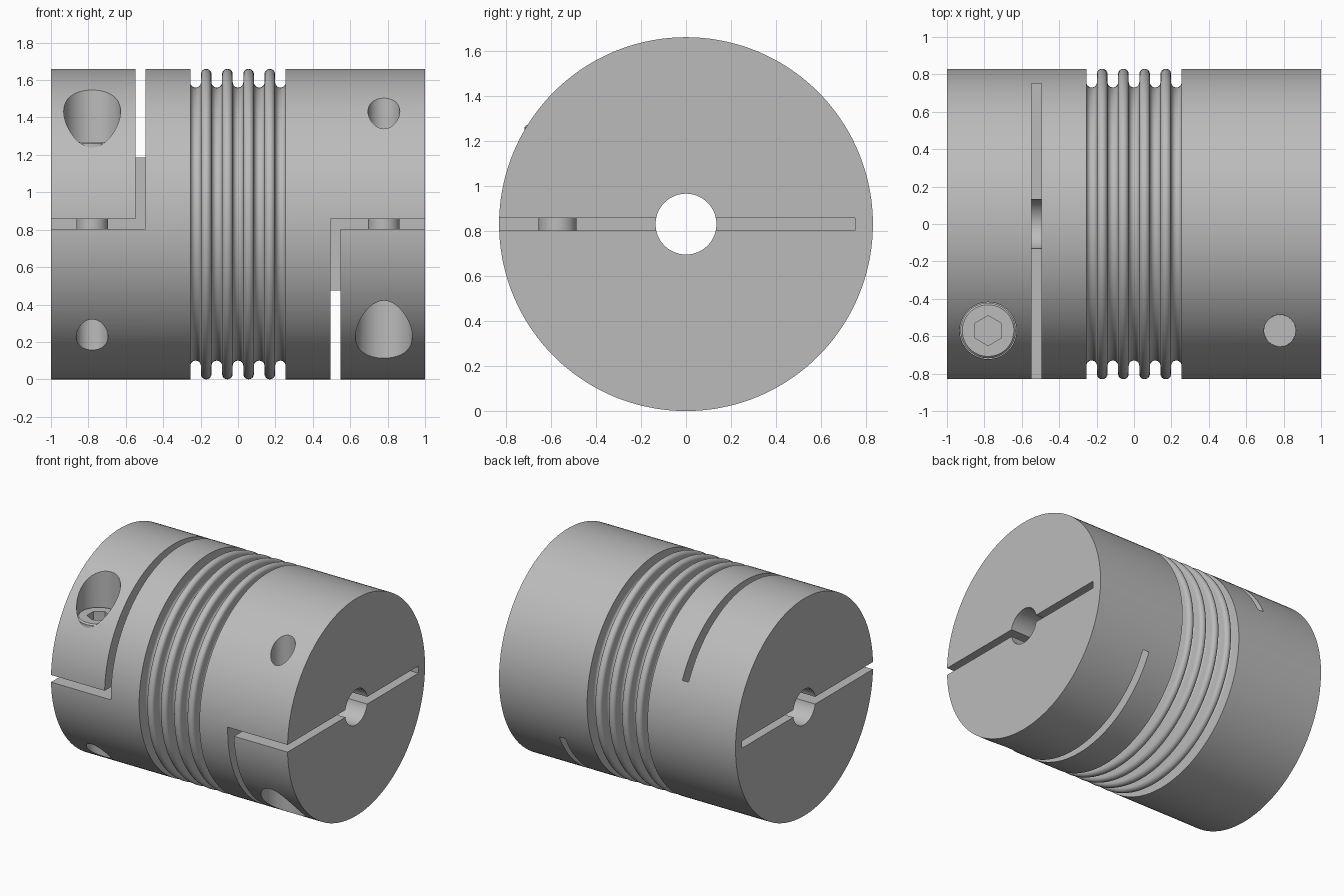
import bpy, bmesh
from math import pi, sin, cos, radians
from mathutils import Matrix, Vector

cube = bpy.data.objects.get("Cube")
if cube:
    bpy.data.objects.remove(cube, do_unlink=True)

RADIUS, BORE = 0.83, 0.135
SCREW_X, SCREW_Y = -0.78, -0.57
GAP = 0.0275          # half width of the clamp slits
FOLD = 0.255 / 9      # radius of each bellows fold

metal = bpy.data.materials.new("grey metal")
metal.use_nodes = True
grey = (0.5, 0.5, 0.5, 1)
metal.diffuse_color = grey
metal.node_tree.nodes["Principled BSDF"].inputs["Base Color"].default_value = grey


def finish(bm, name, matrix):
    """Turn a bmesh into a linked object with outward normals."""
    bmesh.ops.remove_doubles(bm, verts=bm.verts, dist=1e-5)
    bmesh.ops.recalc_face_normals(bm, faces=bm.faces)
    bm.transform(matrix)
    mesh = bpy.data.meshes.new(name)
    bm.to_mesh(mesh)
    bm.free()
    mesh.materials.append(metal)
    obj = bpy.data.objects.new(name, mesh)
    bpy.context.collection.objects.link(obj)
    return obj


def lathe(name, profile, steps, matrix, closed=False):
    """Revolve (radius, height) points about z."""
    bm = bmesh.new()
    verts = [bm.verts.new((0, r, h)) for r, h in profile]
    edges = [bm.edges.new(pair) for pair in zip(verts, verts[1:])]
    if closed:
        edges.append(bm.edges.new((verts[-1], verts[0])))
    bmesh.ops.spin(bm, geom=verts + edges, cent=(0, 0, 0), axis=(0, 0, 1),
                   angle=2 * pi, steps=steps)
    return finish(bm, name, matrix)


def l_slot(name, matrix):
    """L-shaped prism that frees the clamp half of a hub."""
    inner, outer = -0.494, -0.547
    shape = [(-1.2, -GAP), (inner, -GAP), (inner, 1), (outer, 1), (outer, GAP), (-1.2, GAP)]
    bm = bmesh.new()
    face = bm.faces.new([bm.verts.new((x, -1, z)) for x, z in shape])
    solid = bmesh.ops.extrude_face_region(bm, geom=[face])
    moved = [v for v in solid["geom"] if isinstance(v, bmesh.types.BMVert)]
    bmesh.ops.translate(bm, verts=moved, vec=Vector((0, 1.75, 0)))
    return finish(bm, name, matrix)


def cut(obj, cutters):
    """Subtract the cutters, then discard them."""
    for cutter in cutters:
        cutter.hide_render = True
        mod = obj.modifiers.new("cut", "BOOLEAN")
        mod.operation, mod.solver, mod.object = "DIFFERENCE", "EXACT", cutter
    bpy.context.view_layer.update()
    graph = bpy.context.evaluated_depsgraph_get()
    mesh = bpy.data.meshes.new_from_object(obj.evaluated_get(graph))
    obj.modifiers.clear()
    obj.data = mesh
    for cutter in cutters:
        bpy.data.objects.remove(cutter, do_unlink=True)


def smooth(obj):
    bpy.ops.object.select_all(action="DESELECT")
    obj.select_set(True)
    bpy.context.view_layer.objects.active = obj
    bpy.ops.object.shade_smooth_by_angle(angle=radians(30))


# Body: two hubs joined by a bellows of alternating troughs and crests
profile = [(RADIUS, -1), (RADIUS, -9 * FOLD)]
for i in range(9):
    side = -1 if i % 2 == 0 else 1
    centre = 0.73 + FOLD if side < 0 else RADIUS - FOLD
    for k in range(13):
        a = pi * k / 12
        profile.append((centre + side * FOLD * sin(a), (2 * i - 8) * FOLD - FOLD * cos(a)))
profile += [(RADIUS, 9 * FOLD), (RADIUS, 1), (BORE, 1), (BORE, -1)]
lift = Matrix.Translation((0, 0, RADIUS))
body = lathe("coupling_body", profile, 144, lift @ Matrix.Rotation(pi / 2, 4, "Y"), closed=True)

# Clamps: the second hub is the first turned half round about y
cutters, screws = [], []
for side, turn, top in (("right", 0, 0.44), ("left", pi, 0.37)):
    place = lift @ Matrix.Rotation(turn, 4, "Y")
    at_screw = place @ Matrix.Translation((SCREW_X, SCREW_Y, 0))
    seat = top - 0.22
    cutters.append(l_slot("slot_cutter", place))
    cutters.append(lathe("hole_cutter", [(0, -1), (0.085, -1), (0.085, seat), (0.152, seat),
                                         (0.152, 1), (0, 1)], 48, at_screw))
    # Cap screw with a hexagonal socket
    screw = lathe(side + "_clamp_screw",
                  [(0, -0.4), (0.0845, -0.4), (0.0845, seat + 0.001), (0.148, seat + 0.001),
                   (0.148, top - 0.01), (0.138, top), (0, top)], 48, at_screw)
    socket = lathe("socket_cutter", [(0, top - 0.08), (0.08, top - 0.08),
                                     (0.08, top + 0.1), (0, top + 0.1)], 6, at_screw)
    cut(screw, [socket])
    screws.append(screw)
cut(body, cutters)

for part in [body] + screws:
    smooth(part)
